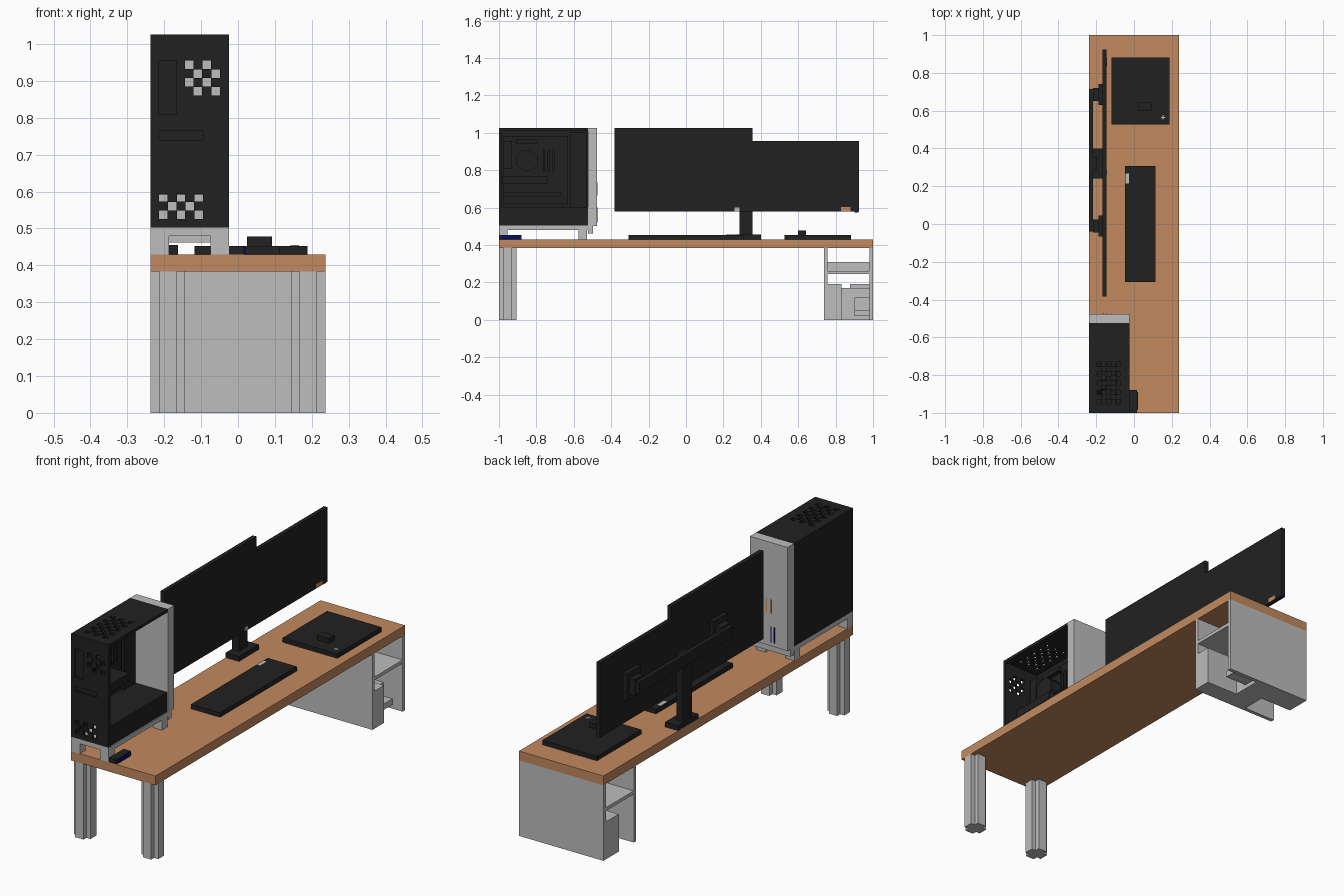
import bpy, bmesh, math
from mathutils import Matrix, Vector

cube = bpy.data.objects.get("Cube")
if cube:
    bpy.data.objects.remove(cube, do_unlink=True)


def material(name, rgb):
    m = bpy.data.materials.new(name)
    m.use_nodes = True
    m.diffuse_color = (*rgb, 1)
    m.node_tree.nodes["Principled BSDF"].inputs["Base Color"].default_value = (*rgb, 1)
    return m


WOOD = material("warm wood", (0.54, 0.255, 0.115))
GREY = material("light grey", (0.51, 0.51, 0.51))
BLACK = material("soft black", (0.0155, 0.0155, 0.0155))
BLUE = material("navy blue", (0.003, 0.003, 0.16))


def finish(name, bm, mat):
    bmesh.ops.recalc_face_normals(bm, faces=bm.faces)
    me = bpy.data.meshes.new(name)
    bm.to_mesh(me)
    bm.free()
    ob = bpy.data.objects.new(name, me)
    me.materials.append(mat)
    bpy.context.collection.objects.link(ob)
    return ob


def boxes(name, mat, *spans):
    """One object made of boxes, each given as x0, x1, y0, y1, z0, z1."""
    bm = bmesh.new()
    for x0, x1, y0, y1, z0, z1 in spans:
        mid = Vector((x0 + x1, y0 + y1, z0 + z1)) / 2
        size = Matrix.Diagonal((x1 - x0, y1 - y0, z1 - z0, 1))
        bmesh.ops.create_cube(bm, size=1, matrix=Matrix.Translation(mid) @ size)
    return finish(name, bm, mat)


def prism(name, mat, pts, axis, a, b):
    """Extrude a closed outline along an axis, from a to b."""
    bm = bmesh.new()
    place = {"x": lambda u, v: (a, u, v), "y": lambda u, v: (u, a, v), "z": lambda u, v: (u, v, a)}[axis]
    face = bm.faces.new([bm.verts.new(place(u, v)) for u, v in pts])
    ext = bmesh.ops.extrude_face_region(bm, geom=[face])
    step = Vector([b - a if c == axis else 0 for c in "xyz"])
    bmesh.ops.translate(bm, verts=[g for g in ext["geom"] if isinstance(g, bmesh.types.BMVert)], vec=step)
    return finish(name, bm, mat)


def cut(ob, cutter):
    mod = ob.modifiers.new("openings", "BOOLEAN")
    mod.object = cutter
    mod.operation = "DIFFERENCE"
    mod.solver = "EXACT"
    cutter.hide_render = True
    cutter.hide_set(True)
    cutter.display_type = "WIRE"


def checker(cols, rows, u0, v0, du, dv):
    """Cells of a checkerboard as u0, u1, v0, v1, slightly shrunk."""
    e = 0.0004
    return [(u0 + i * du + e, u0 + (i + 1) * du - e, v0 + j * dv + e, v0 + (j + 1) * dv - e)
            for i in range(cols) for j in range(rows) if (i + j) % 2 == 0]


# Desk top and the two plus-shaped legs
boxes("desk_top", WOOD, (-0.237, 0.237, -1, 1, 0.383, 0.43))
r, s = 0.047, 0.0235
plus = [(-s, -r), (s, -r), (s, -s), (r, -s), (r, s), (s, s),
        (s, r), (-s, r), (-s, s), (-r, s), (-r, -s), (-s, -s)]
for side, cx in (("right", 0.19), ("left", -0.19)):
    prism("desk_leg_" + side, GREY, [(cx + u, -0.953 + v) for u, v in plus], "z", 0, 0.383)

# Open cabinet under the far end
boxes("cabinet_walls", GREY,
      (-0.237, 0.237, 0.98, 1, 0, 0.383), (-0.237, 0.237, 0.738, 0.757, 0, 0.383))
boxes("cabinet_shelf", GREY, (-0.237, 0.237, 0.757, 0.98, 0.245, 0.262))
boxes("cabinet_shelf_lip", GREY, (-0.01, 0.01, 0.757, 0.98, 0.262, 0.31))
boxes("cabinet_lower_blocks", GREY,
      (0.02, 0.237, 0.757, 0.832, 0, 0.19), (-0.237, -0.02, 0.877, 0.98, 0, 0.19),
      (-0.06, 0.06, 0.757, 0.98, 0, 0.17), (0.06, 0.13, 0.9, 0.98, 0.02, 0.12),
      (0.13, 0.18, 0.9, 0.98, 0.02, 0.05))

# Computer case: grey end, tray and feet
X0, X1 = -0.237, -0.025
prism("case_end_panel", GREY,
      [(-0.525, 0.487), (-0.525, 1.025), (-0.476, 1.025), (-0.476, 0.5),
       (-0.498, 0.5), (-0.498, 0.462), (-0.525, 0.462)], "x", X0, X1)
boxes("case_tray", GREY, (X0, X1, -1, -0.525, 0.48, 0.503))
boxes("case_feet", GREY, *[(x, x + 0.05, y, y + 0.045, 0.43, 0.481)
                           for x in (X0, X1 - 0.05) for y in (-1, -0.575)])

# Computer case: black panels with vents
front = boxes("case_front_panel", BLACK, (X0, X1, -1, -0.985, 0.503, 1.025))
vents = [(u0, u1, -1.02, -0.97, v0, v1) for u0, u1, v0, v1 in
         checker(5, 3, -0.214, 0.525, 0.0238, 0.0235)]
vents += [(-u1 - 0.194, -u0 - 0.194, -1.02, -0.97, v0, v1) for u0, u1, v0, v1 in
          checker(4, 4, -0.145, 0.86, 0.0238, 0.0238)]
pockets = [(-0.215, -0.167, -1.02, -0.993, 0.81, 0.955), (-0.215, -0.094, -1.02, -0.993, 0.74, 0.764)]
cut(front, boxes("front_vent_cutter", BLACK, *vents, *pockets))
top = boxes("case_top_panel", BLACK, (X0, X1, -0.985, -0.525, 1.01, 1.025))
cut(top, boxes("top_vent_cutter", BLACK, *[(u0, u1, v0, v1, 0.98, 1.06) for u0, u1, v0, v1 in
                                           checker(5, 9, -0.197, -0.953, 0.0252, 0.0247)]))
boxes("case_back_wall", BLACK, (X0, X0 + 0.015, -0.985, -0.525, 0.503, 1.01))

# Parts inside the case
boxes("power_shroud", BLACK, (X0 + 0.015, X1 - 0.005, -0.985, -0.525, 0.592, 0.602),
      (X1 - 0.012, X1 - 0.005, -0.985, -0.525, 0.503, 0.592))
boxes("mainboard", BLACK, (-0.222, -0.212, -0.975, -0.63, 0.62, 0.98))
boxes("graphics_card", BLACK, (-0.212, -0.09, -0.98, -0.74, 0.725, 0.765))
boxes("board_details", BLACK, (-0.212, -0.2, -0.975, -0.67, 0.66, 0.68),
      (-0.212, -0.17, -0.975, -0.93, 0.81, 0.955), (-0.212, -0.19, -0.91, -0.79, 0.94, 0.965),
      *[(-0.212, -0.18, y, y + 0.012, 0.79, 0.91) for y in (-0.765, -0.74, -0.715)])
boxes("cable_rail", BLACK, (-0.222, -0.205, -0.62, -0.53, 0.602, 1.0))
prism("processor_cooler", BLACK,
      [(-0.85 + 0.06 * math.cos(math.radians(22.5 + 45 * i)),
        0.85 + 0.06 * math.sin(math.radians(22.5 + 45 * i))) for i in range(8)], "x", -0.212, -0.15)

# Thin coloured stripes on the grey end panel
boxes("end_panel_wood_stripes", WOOD, *[(x, x + 0.005, -0.477, -0.474, 0.665, 0.735) for x in (-0.145, -0.122)])
boxes("end_panel_blue_stripes", BLUE, *[(x, x + 0.005, -0.477, -0.474, 0.52, 0.60) for x in (-0.165, -0.147)])

# Two monitors side by side
boxes("large_monitor", BLACK, (-0.166, -0.145, -0.383, 0.355, 0.578, 1.025))
boxes("small_monitor", BLACK, (-0.166, -0.145, 0.355, 0.925, 0.578, 0.955))
boxes("monitor_wood_badge", WOOD, (-0.146, -0.143, 0.83, 0.88, 0.58, 0.602))
boxes("monitor_grey_badge", GREY, (-0.146, -0.143, 0.26, 0.285, 0.58, 0.6))
boxes("monitor_blue_badge", BLUE, (-0.16, -0.15, 0.9, 0.922, 0.573, 0.579))

# Shared monitor stand
boxes("stand_base", BLACK, (-0.237, -0.163, 0.24, 0.4, 0.43, 0.455))
boxes("stand_pole", BLACK, (-0.232, -0.195, 0.285, 0.355, 0.455, 0.79))
boxes("stand_beam", BLACK, (-0.237, -0.217, -0.04, 0.715, 0.735, 0.795))
for name, y in (("near", -0.01), ("far", 0.685)):
    boxes("monitor_mount_" + name, BLACK, (-0.217, -0.187, y - 0.035, y + 0.035, 0.725, 0.805),
          (-0.187, -0.166, y - 0.055, y + 0.055, 0.695, 0.835))

# Keyboard, mouse mat, mouse and small device
boxes("keyboard", BLACK, (-0.048, 0.114, -0.307, 0.308, 0.43, 0.453))
boxes("keyboard_badge", GREY, (-0.046, -0.026, 0.215, 0.268, 0.452, 0.455))
boxes("mouse_mat", BLACK, (-0.118, 0.188, 0.527, 0.882, 0.43, 0.453))
boxes("mat_mark", GREY, (0.142, 0.166, 0.562, 0.567, 0.452, 0.4545), (0.152, 0.157, 0.552, 0.577, 0.452, 0.4545))
boxes("mouse", BLACK, (0.024, 0.092, 0.598, 0.642, 0.453, 0.478))
boxes("small_device", BLACK, (-0.025, 0.016, -1, -0.88, 0.43, 0.452))
boxes("small_device_side", BLUE, (0.014, 0.02, -0.985, -0.89, 0.431, 0.45))
